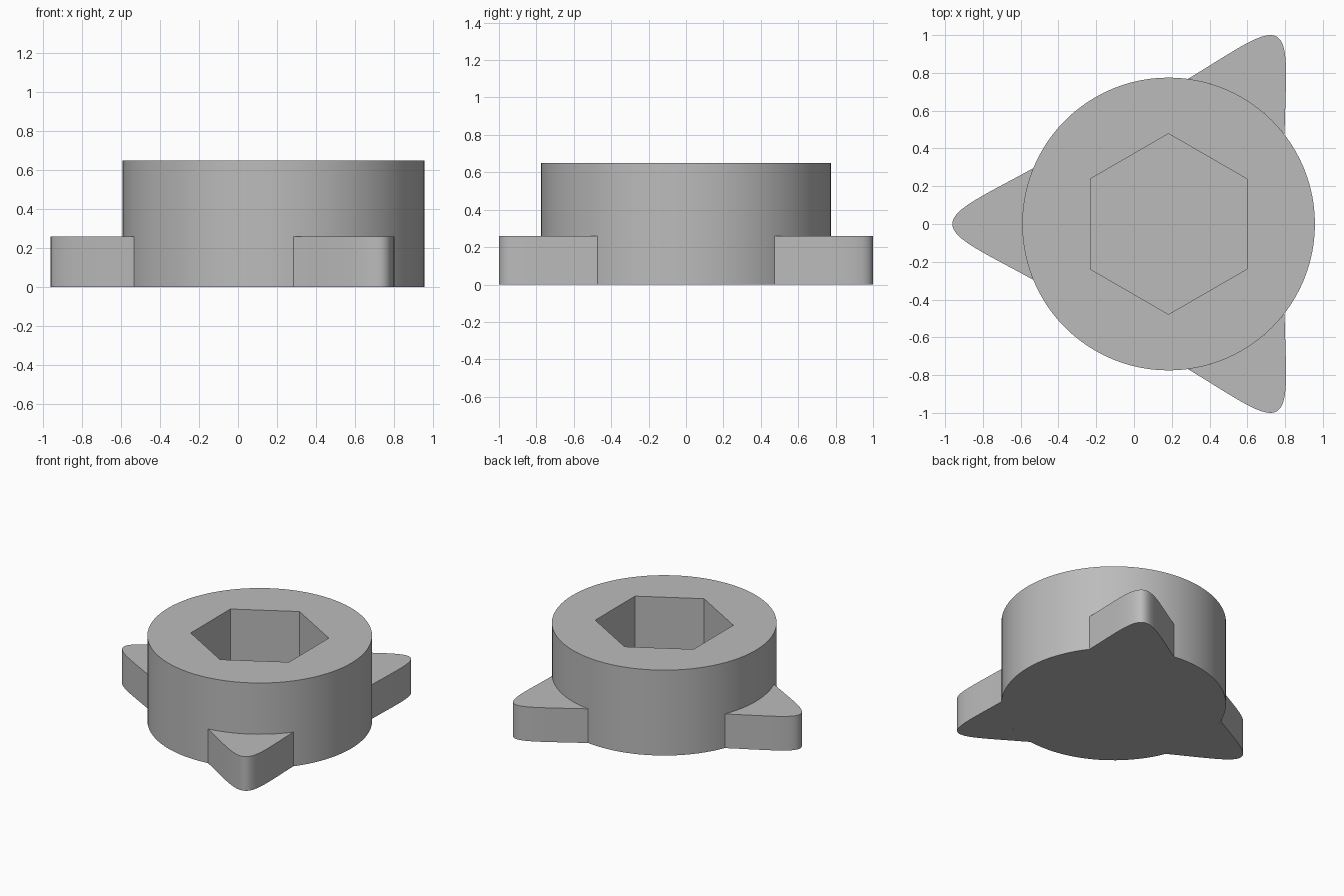
import bpy, bmesh, math
from mathutils import Matrix, Vector

if "Cube" in bpy.data.objects:
    bpy.data.objects.remove(bpy.data.objects["Cube"])

CX, R, H = 0.183, 0.775, 0.65      # hub centre, radius, height
HEX_R, FLOOR = 0.478, 0.26         # socket corner radius, socket floor height
LOBE_H = 0.26
SEG = 96

grey = bpy.data.materials.new("plain grey")
grey.diffuse_color = (0.5, 0.5, 0.5, 1)
grey.use_nodes = True
grey.node_tree.nodes["Principled BSDF"].inputs["Base Color"].default_value = grey.diffuse_color


def finish(bm, name):
    bmesh.ops.recalc_face_normals(bm, faces=bm.faces)
    mesh = bpy.data.meshes.new(name)
    bm.to_mesh(mesh)
    bm.free()
    mesh.materials.append(grey)
    ob = bpy.data.objects.new(name, mesh)
    bpy.context.collection.objects.link(ob)
    bpy.ops.object.select_all(action='DESELECT')
    ob.select_set(True)
    bpy.context.view_layer.objects.active = ob
    bpy.ops.object.shade_smooth_by_angle(angle=math.radians(30))
    return ob


def ring(bm, radius, n, z):
    return [bm.verts.new((CX + radius * math.cos(a), radius * math.sin(a), z))
            for a in (math.pi / 6 + 2 * math.pi * i / n for i in range(n))]


def walls(bm, a, b):
    n = len(a)
    for i in range(n):
        j = (i + 1) % n
        bm.faces.new((a[i], a[j], b[j], b[i]))


# Round hub with a blind hexagonal socket
bm = bmesh.new()
low, top = ring(bm, R, SEG, 0), ring(bm, R, SEG, H)
rim, floor = ring(bm, HEX_R, 6, H), ring(bm, HEX_R, 6, FLOOR)
walls(bm, low, top)
walls(bm, rim, floor)
bm.faces.new(low)
bm.faces.new(floor)
step = SEG // 6
for i in range(6):                 # top face, one sector per socket side
    arc = [top[(i * step + k) % SEG] for k in range(step + 1)]
    bm.faces.new([rim[i]] + arc + [rim[(i + 1) % 6]])
finish(bm, "hub")

# Three rounded pointed lobes around the foot of the hub
ctrl = [Vector(p) for p in ((1.145, 0), (1.145, 0.08), (0.98, 0.15), (0.717, 0.295))]


def bezier(t):
    s = 1 - t
    return (ctrl[0] * s**3 + ctrl[1] * 3 * s * s * t
            + ctrl[2] * 3 * s * t * t + ctrl[3] * t**3)


side = [bezier(i / 16) for i in range(17)]
half = math.atan2(ctrl[3].y, ctrl[3].x)
seat = [Vector((R * math.cos(a), R * math.sin(a)))
        for a in (half * (1 - k / 6) for k in range(1, 12))]
outline = [Vector((p.x, -p.y)) for p in reversed(side[1:])] + side + seat

for name, angle in (("left_lobe", 180), ("back_lobe", 60), ("front_lobe", -60)):
    bm = bmesh.new()
    a = [bm.verts.new((p.x, p.y, 0)) for p in outline]
    b = [bm.verts.new((p.x, p.y, LOBE_H)) for p in outline]
    walls(bm, a, b)
    bm.faces.new(a)
    bm.faces.new(b)
    bm.transform(Matrix.Translation((CX, 0, 0)) @ Matrix.Rotation(math.radians(angle), 4, 'Z'))
    finish(bm, name)
